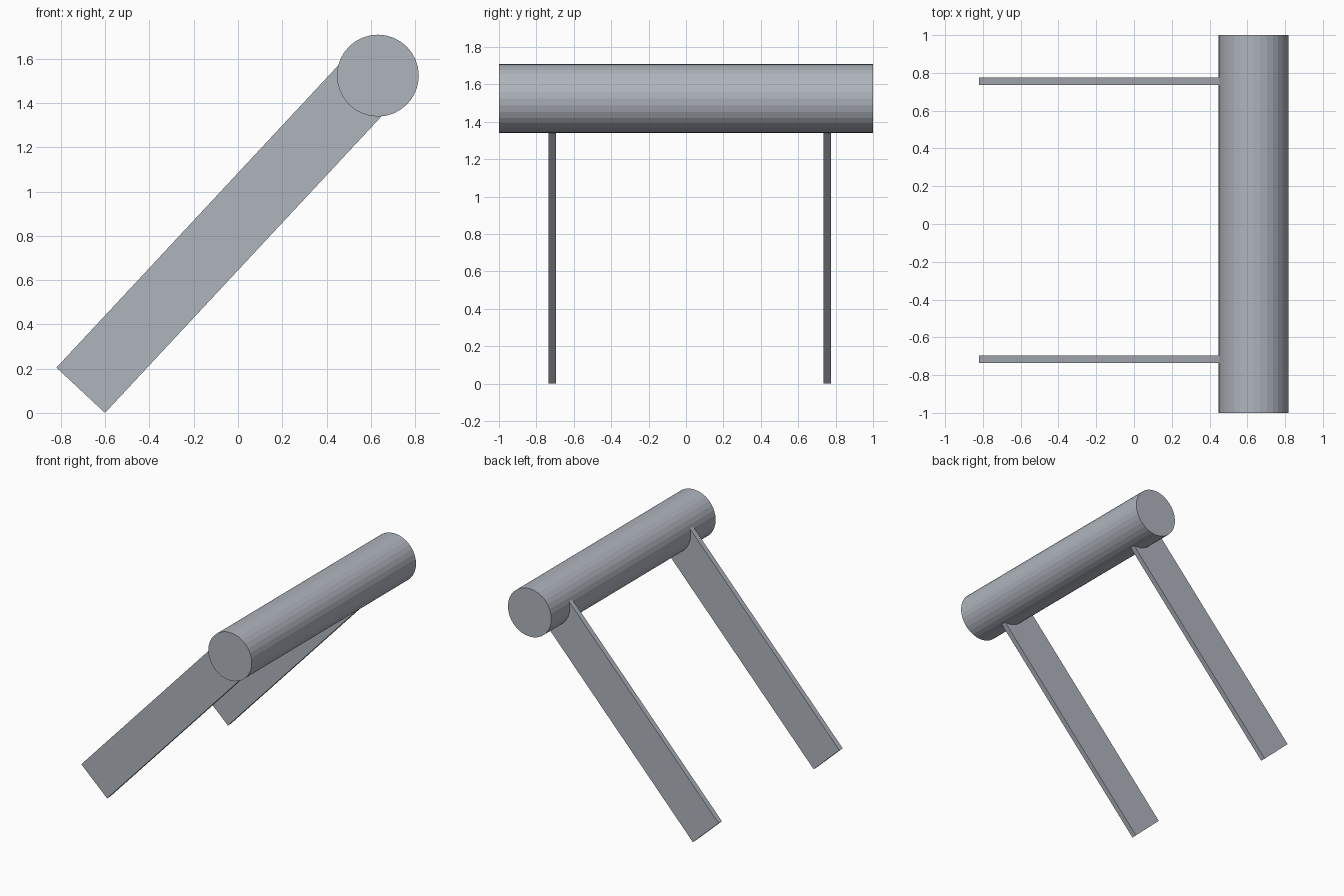
import bpy
import math

if "Cube" in bpy.data.objects:
    bpy.data.objects.remove(bpy.data.objects["Cube"])

ROLLER_X, ROLLER_Z, ROLLER_R = 0.632, 1.524, 0.185

# Dark blue-grey metal shared by all parts
metal = bpy.data.materials.new("dark_metal")
metal.diffuse_color = (0.43, 0.46, 0.51, 1)
metal.use_nodes = True
metal.node_tree.nodes["Principled BSDF"].inputs["Base Color"].default_value = metal.diffuse_color

# Roller: faceted cylinder lying along y
bpy.ops.mesh.primitive_cylinder_add(vertices=32, radius=ROLLER_R, depth=2,
                                    location=(ROLLER_X, 0, ROLLER_Z),
                                    rotation=(math.pi / 2, 0, 0))
roller = bpy.context.object
roller.name = "roller"
roller.data.materials.append(metal)


def add_arm(name, y):
    """Slanted flat bar from the low corner up to the middle of the roller."""
    angle = math.radians(47)
    dx, dz = math.cos(angle), math.sin(angle)
    low_x, low_z = -0.601, 0.0
    width, thickness = 0.30, 0.04
    length = (ROLLER_X - low_x) * dx + (ROLLER_Z - low_z) * dz
    x = low_x + dx * length / 2 - dz * width / 2
    z = low_z + dz * length / 2 + dx * width / 2
    bpy.ops.mesh.primitive_cube_add(size=1, location=(x, y, z),
                                    rotation=(0, -angle, 0))
    arm = bpy.context.object
    arm.name = name
    arm.scale = (length, thickness, width)
    arm.data.materials.append(metal)


# Two arms, slightly off-centre along the roller
add_arm("front_arm", -0.715)
add_arm("back_arm", 0.755)
